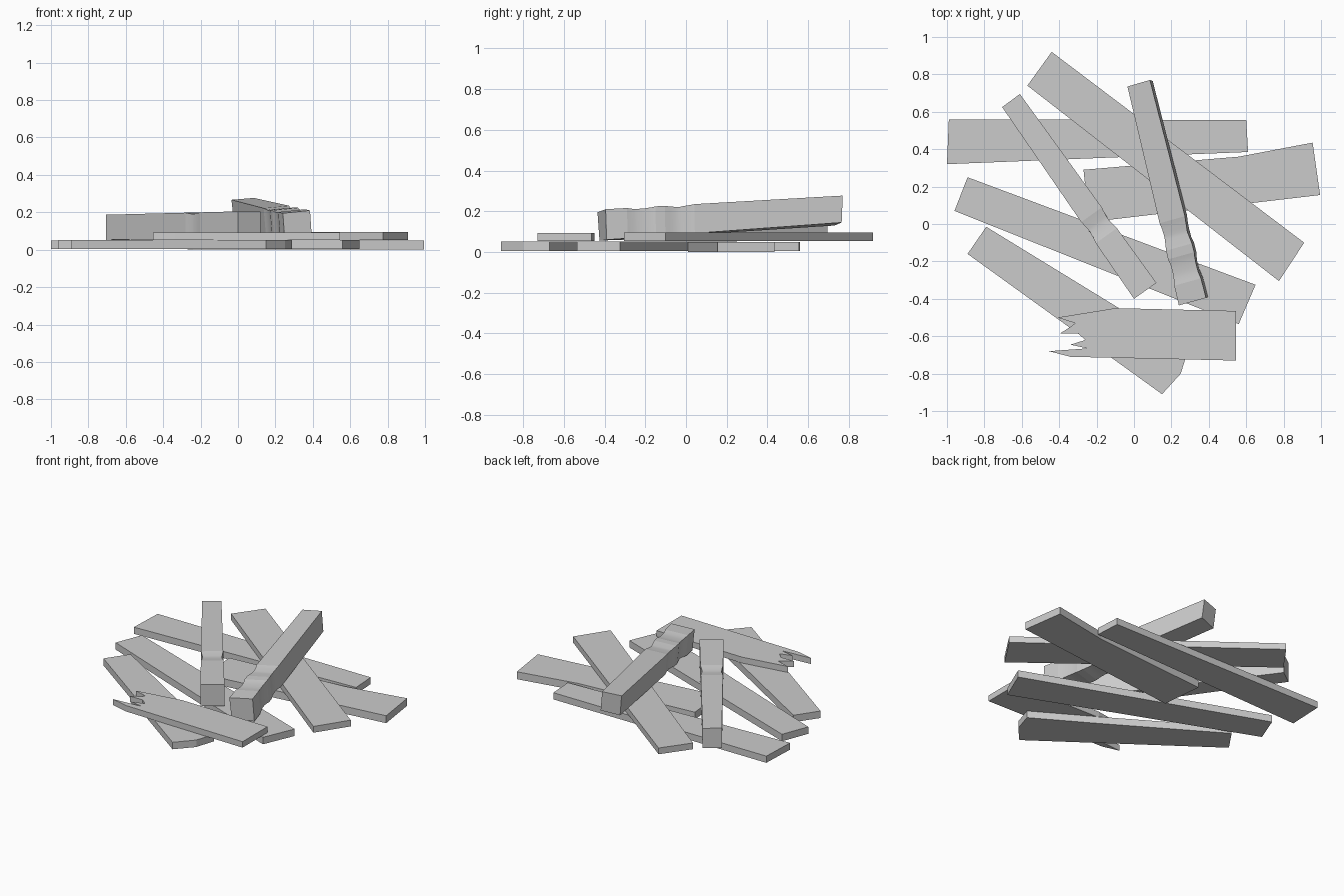
import bpy
import bmesh
import math
import random
from mathutils import Vector

random.seed(4)

if "Cube" in bpy.data.objects:
    bpy.data.objects.remove(bpy.data.objects["Cube"], do_unlink=True)

# One plain weathered grey for all the timber
grey = bpy.data.materials.new("timber_grey")
grey.use_nodes = True
colour = (0.6, 0.6, 0.6, 1)
grey.diffuse_color = colour
grey.node_tree.nodes["Principled BSDF"].inputs["Base Color"].default_value = colour


def finish(name, bm):
    bmesh.ops.recalc_face_normals(bm, faces=bm.faces)
    mesh = bpy.data.meshes.new(name)
    bm.to_mesh(mesh)
    bm.free()
    mesh.materials.append(grey)
    obj = bpy.data.objects.new(name, mesh)
    bpy.context.collection.objects.link(obj)
    return obj


def plank(name, outline, bottom, top):
    """Flat board: an outline in plan, extruded upwards."""
    bm = bmesh.new()
    face = bm.faces.new([bm.verts.new((x, y, bottom)) for x, y in outline])
    up = bmesh.ops.extrude_face_region(bm, geom=[face])["geom"]
    verts = [v for v in up if isinstance(v, bmesh.types.BMVert)]
    bmesh.ops.translate(bm, verts=verts, vec=(0, 0, top - bottom))
    return finish(name, bm)


def beam(name, near, far, scoops, depth=0.009, steps=8):
    """Square timber between two end quads, worn by shallow smooth scoops."""
    near, far = [[Vector(p) for p in quad] for quad in (near, far)]
    stations = [(0, 0, False)]
    for start, end in scoops:
        for i in range(steps + 1):
            f = i / steps
            stations.append((start + (end - start) * f,
                             depth * math.sin(math.pi * f), i < steps))
    stations.append((1, 0, False))

    bm = bmesh.new()
    rings = []
    for t, dip, _ in stations:
        ring = [a.lerp(b, t) for a, b in zip(near, far)]
        centre = sum(ring, Vector()) / 4
        rings.append([bm.verts.new(p + (centre - p).normalized() * dip
                                   * random.uniform(1.0, 1.5)) for p in ring])
    for (_, _, worn), a, b in zip(stations, rings, rings[1:]):
        for k in range(4):
            j = (k + 1) % 4
            face = bm.faces.new((a[k], a[j], b[j], b[k]))
            face.smooth = worn
    bm.faces.new(rings[0])
    bm.faces.new(rings[-1])
    # Keep long corners and the scoop rims crisp
    for ring_a, ring_b in zip(rings, rings[1:]):
        for va, vb in zip(ring_a, ring_b):
            bm.edges.get((va, vb)).smooth = False
    for edge in bm.edges:
        if len({f.smooth for f in edge.link_faces}) > 1:
            edge.smooth = False
    return finish(name, bm)


# Bottom layer of loose planks
plank("back_plank", [(-1, 0.32), (0.61, 0.385), (0.6, 0.555), (-0.99, 0.56)],
      0.005, 0.05)
plank("right_plank", [(-0.24, 0.01), (0.995, 0.155), (0.955, 0.435),
                      (0.56, 0.36), (-0.27, 0.29)], 0, 0.05)
plank("middle_plank", [(-0.96, 0.07), (0.56, -0.535), (0.65, -0.325),
                       (-0.89, 0.25)], 0.005, 0.052)
plank("front_plank", [(-0.89, -0.16), (0.15, -0.91), (0.25, -0.8),
                      (0.29, -0.67), (-0.08, -0.45), (-0.79, -0.015)],
      0.005, 0.052)

# Upper layer: a crossing plank and a snapped board with jagged teeth
plank("crossing_plank", [(-0.57, 0.74), (0.775, -0.305), (0.91, -0.1),
                         (-0.44, 0.92)], 0.053, 0.095)
plank("broken_board", [(0.545, -0.73), (0.545, -0.465), (-0.1, -0.45),
                       (-0.41, -0.5), (-0.315, -0.53), (-0.34, -0.55),
                       (-0.395, -0.585), (-0.3, -0.585), (-0.26, -0.62),
                       (-0.34, -0.645), (-0.25, -0.665), (-0.455, -0.68),
                       (-0.34, -0.71)], 0.053, 0.093)

# Thick beams on top of the pile
beam("left_beam",
     [(0, -0.4, 0.06), (0.12, -0.315, 0.06), (0.12, -0.315, 0.205), (0, -0.4, 0.205)],
     [(-0.705, 0.625, 0.053), (-0.61, 0.695, 0.053),
      (-0.61, 0.695, 0.187), (-0.705, 0.625, 0.187)],
     [(0.29, 0.4)])
beam("leaning_beam",
     [(0.25, -0.425, 0.055), (0.395, -0.39, 0.06), (0.385, -0.395, 0.21), (0.24, -0.435, 0.195)],
     [(-0.02, 0.73, 0.13), (0.1, 0.765, 0.145), (0.085, 0.77, 0.277), (-0.035, 0.735, 0.267)],
     [(0.09, 0.21), (0.25, 0.375)])
